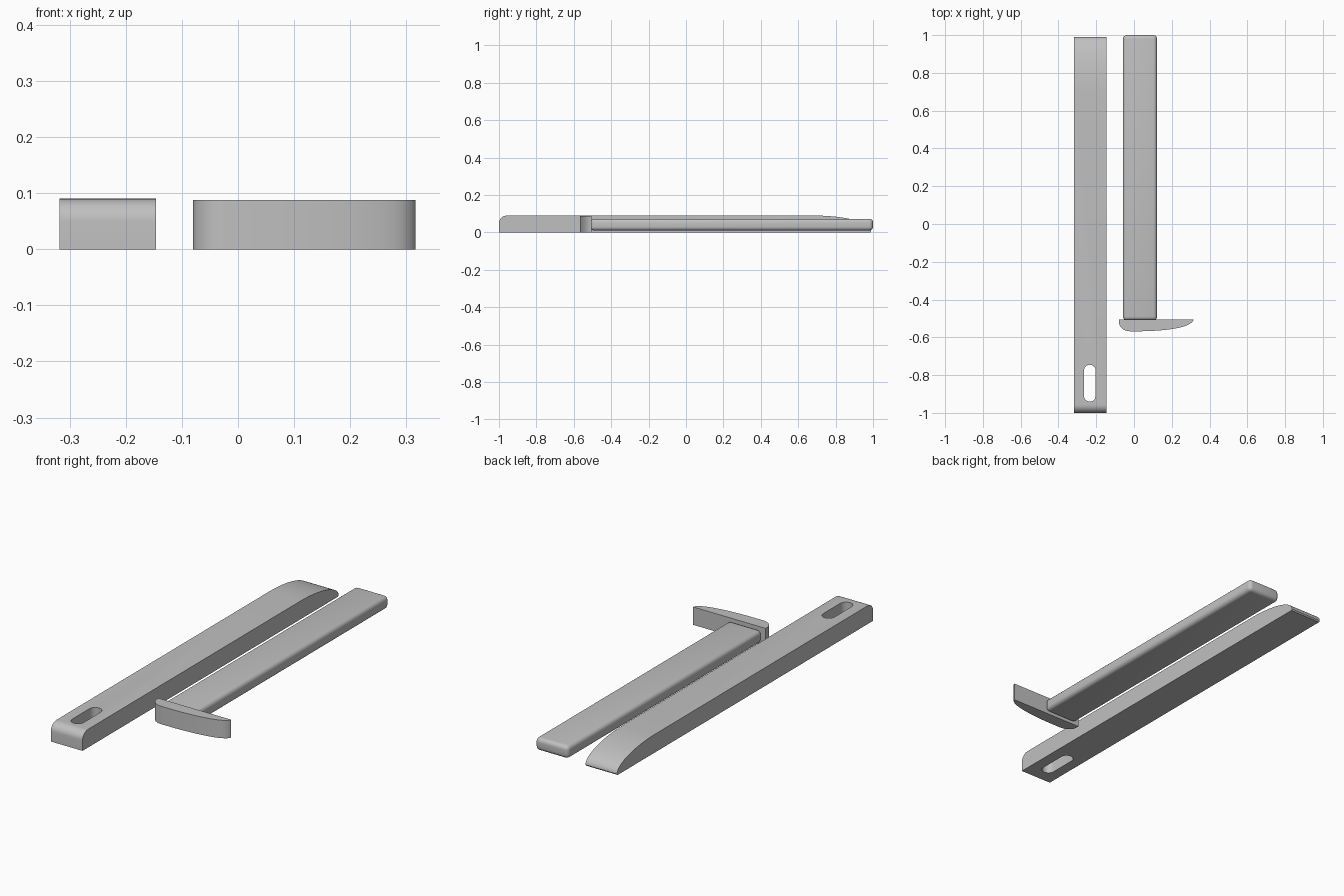
import bpy, bmesh
from math import sin, cos, pi, radians
from mathutils import Vector

if "Cube" in bpy.data.objects:
    bpy.data.objects.remove(bpy.data.objects["Cube"])

grey = bpy.data.materials.new("plain grey")
grey.use_nodes = True
grey.diffuse_color = (0.53, 0.53, 0.53, 1)
grey.node_tree.nodes["Principled BSDF"].inputs["Base Color"].default_value = grey.diffuse_color


def arc(cx, cy, rx, ry, start, end, steps=12):
    """Points along an elliptical arc, angles in degrees."""
    angles = [radians(start + (end - start) * i / steps) for i in range(steps + 1)]
    return [(cx + rx * cos(a), cy + ry * sin(a)) for a in angles]


def prism(name, outline, place, sweep):
    """Extrude a 2D outline, placed in space by a function, along a vector."""
    bm = bmesh.new()
    face = bm.faces.new([bm.verts.new(place(u, v)) for u, v in outline])
    extruded = bmesh.ops.extrude_face_region(bm, geom=[face])["geom"]
    bmesh.ops.translate(bm, vec=sweep, verts=[g for g in extruded if isinstance(g, bmesh.types.BMVert)])
    bmesh.ops.recalc_face_normals(bm, faces=bm.faces)
    mesh = bpy.data.meshes.new(name)
    bm.to_mesh(mesh)
    bm.free()
    obj = bpy.data.objects.new(name, mesh)
    bpy.context.collection.objects.link(obj)
    mesh.materials.append(grey)
    return obj


def smooth(obj):
    bpy.ops.object.select_all(action="DESELECT")
    obj.select_set(True)
    bpy.context.view_layer.objects.active = obj
    bpy.ops.object.shade_smooth_by_angle(angle=radians(35))


# Long bar: side profile with a rounded front edge and a tapering back
height = 0.09
side = [(-1, 0)] + arc(-0.957, height - 0.04, 0.043, 0.04, 180, 90, 8)
side += arc(0.69, 0.006, 0.3, height - 0.006, 90, 0, 24) + [(0.985, 0)]
long_bar = prism("long_bar", side, lambda y, z: (-0.318, y, z), Vector((0.172, 0, 0)))

# Slot with rounded ends, cut through the long bar
r = 0.031
slot = arc(-0.234, -0.745 - r, r, r, 0, 180) + arc(-0.234, -0.94 + r, r, r, 180, 360)
cutter = prism("slot_cutter", slot, lambda x, y: (x, y, -0.05), Vector((0, 0, 0.2)))
cut = long_bar.modifiers.new("slot", "BOOLEAN")
cut.operation = "DIFFERENCE"
cut.solver = "EXACT"
cut.object = cutter
bpy.context.view_layer.objects.active = long_bar
bpy.ops.object.modifier_apply(modifier=cut.name)
bpy.data.objects.remove(cutter)
smooth(long_bar)

# Short bar: flat bar with rounded edges
plan = [(-0.058, -0.51), (0.122, -0.51), (0.122, 1), (-0.058, 1)]
short_bar = prism("short_bar", plan, lambda x, y: (x, y, 0.01), Vector((0, 0, 0.063)))
bevel = short_bar.modifiers.new("rounded_edges", "BEVEL")
bevel.width = 0.02
bevel.segments = 5
bpy.context.view_layer.objects.active = short_bar
bpy.ops.object.modifier_apply(modifier=bevel.name)
smooth(short_bar)

# Cross head: flat back, blunt on one side and a long taper on the other
head = [(-0.08, -0.505)] + arc(-0.02, -0.518, 0.06, 0.05, 180, 270)
head += arc(0.02, -0.515, 0.285, 0.053, 275, 345, 16) + [(0.31, -0.518), (0.316, -0.505)]
cross_head = prism("cross_head", head, lambda x, y: (x, y, 0), Vector((0, 0, 0.088)))
smooth(cross_head)
